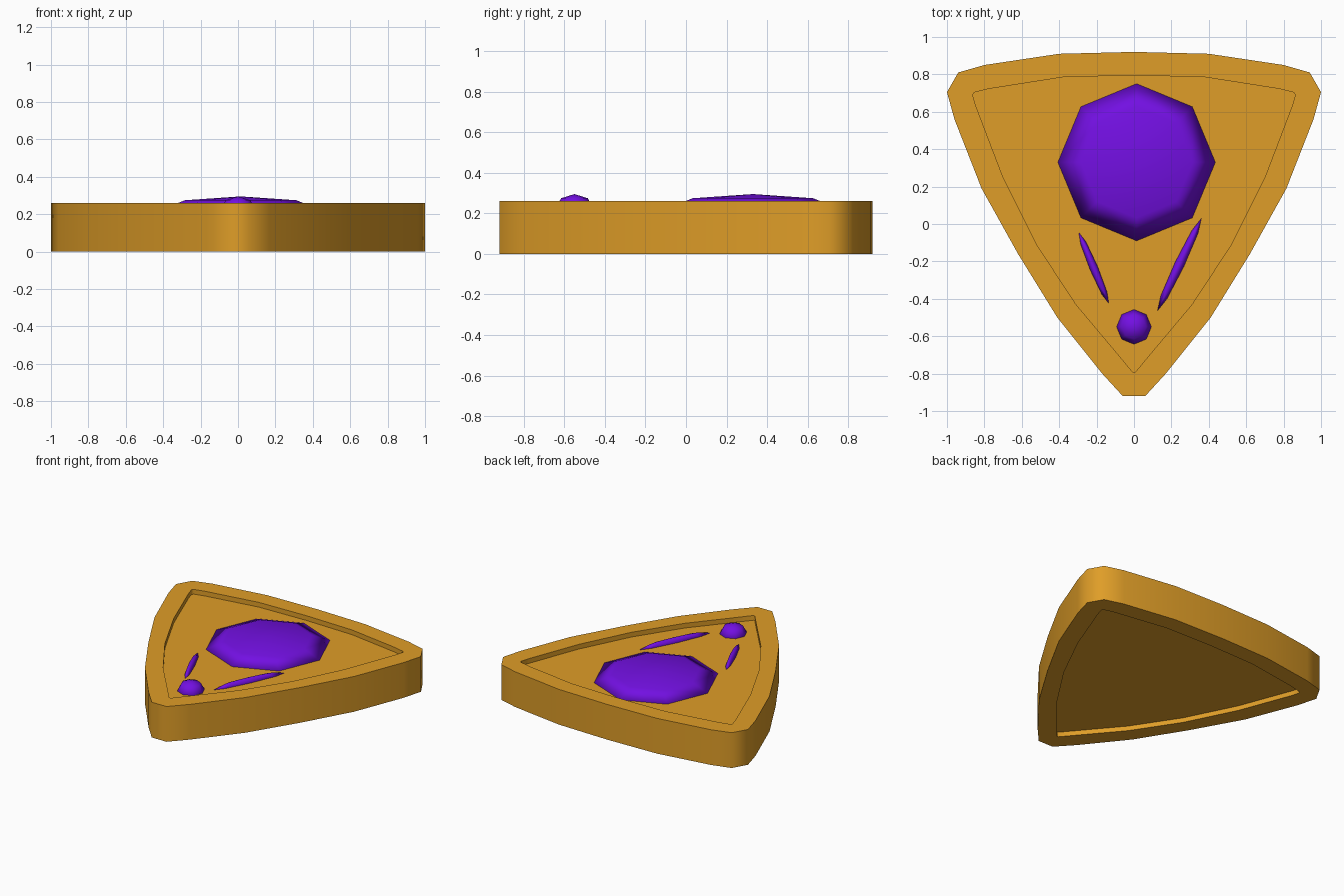
import bpy, bmesh, math
from mathutils import Matrix, Vector

cube = bpy.data.objects.get("Cube")
if cube:
    bpy.data.objects.remove(cube, do_unlink=True)


def material(name, color):
    mat = bpy.data.materials.new(name)
    mat.use_nodes = True
    mat.diffuse_color = color
    mat.node_tree.nodes["Principled BSDF"].inputs["Base Color"].default_value = color
    return mat


gold = material("gold", (0.74, 0.34, 0.021, 1))
purple = material("purple", (0.17, 0.005, 0.76, 1))


def finish(bm, name, mat, angle):
    bmesh.ops.recalc_face_normals(bm, faces=bm.faces)
    mesh = bpy.data.meshes.new(name)
    bm.to_mesh(mesh)
    bm.free()
    mesh.materials.append(mat)
    obj = bpy.data.objects.new(name, mesh)
    bpy.context.collection.objects.link(obj)
    bpy.ops.object.select_all(action='DESELECT')
    obj.select_set(True)
    bpy.context.view_layer.objects.active = obj
    bpy.ops.object.shade_smooth_by_angle(angle=math.radians(angle))
    return obj


def mirrored(half):
    # First point lies on the centre line, the rest are repeated at -x
    return half + [(-x, y) for x, y in reversed(half[1:])]


# Rounded triangular plate with a shallow recess on top and underneath
outer = mirrored([(0, .92), (.4, .91), (.8, .85), (.94, .81), (1, .705), (.96, .56),
                  (.815, .19), (.62, -.16), (.41, -.5), (.17, -.8), (.06, -.92)])
inner = mirrored([(0, .795), (.38, .785), (.78, .722), (.855, .703), (.863, .69), (.845, .63),
                  (.7, .25), (.52, -.11), (.31, -.43), (.1, -.68), (.006, -.793)])
thickness, depth = .26, .035
bm = bmesh.new()
rings = [[bm.verts.new((x, y, z)) for x, y in outline] for outline, z in (
    (inner, depth), (inner, 0), (outer, 0),
    (outer, thickness), (inner, thickness), (inner, thickness - depth))]
for a, b in zip(rings, rings[1:]):
    for i in range(len(a)):
        j = (i + 1) % len(a)
        bm.faces.new((a[i], a[j], b[j], b[i]))
bm.faces.new(rings[0])
bm.faces.new(rings[-1])
finish(bm, "plate", gold, 55)


def gem(name, start, end, half_width, height):
    # Flattened eight-sided sphere stretched between two points
    start, end = Vector(start), Vector(end)
    axis, mid = end - start, (start + end) / 2
    bm = bmesh.new()
    bmesh.ops.create_uvsphere(bm, u_segments=8, v_segments=4, radius=1)
    bm.transform(Matrix.Translation((mid.x, mid.y, thickness - depth))
                 @ Matrix.Rotation(math.atan2(axis.y, axis.x), 4, 'Z')
                 @ Matrix.Diagonal((axis.length / 2, half_width, height, 1)))
    finish(bm, name, purple, 180)


gem("large_gem", (-.407, .33), (.435, .33), .42, .07)
gem("small_gem", (-.093, -.55), (.093, -.55), .093, .07)
gem("right_sliver", (-.295, -.045), (-.135, -.425), .022, .033)
gem("left_sliver", (.36, .03), (.125, -.465), .026, .033)
